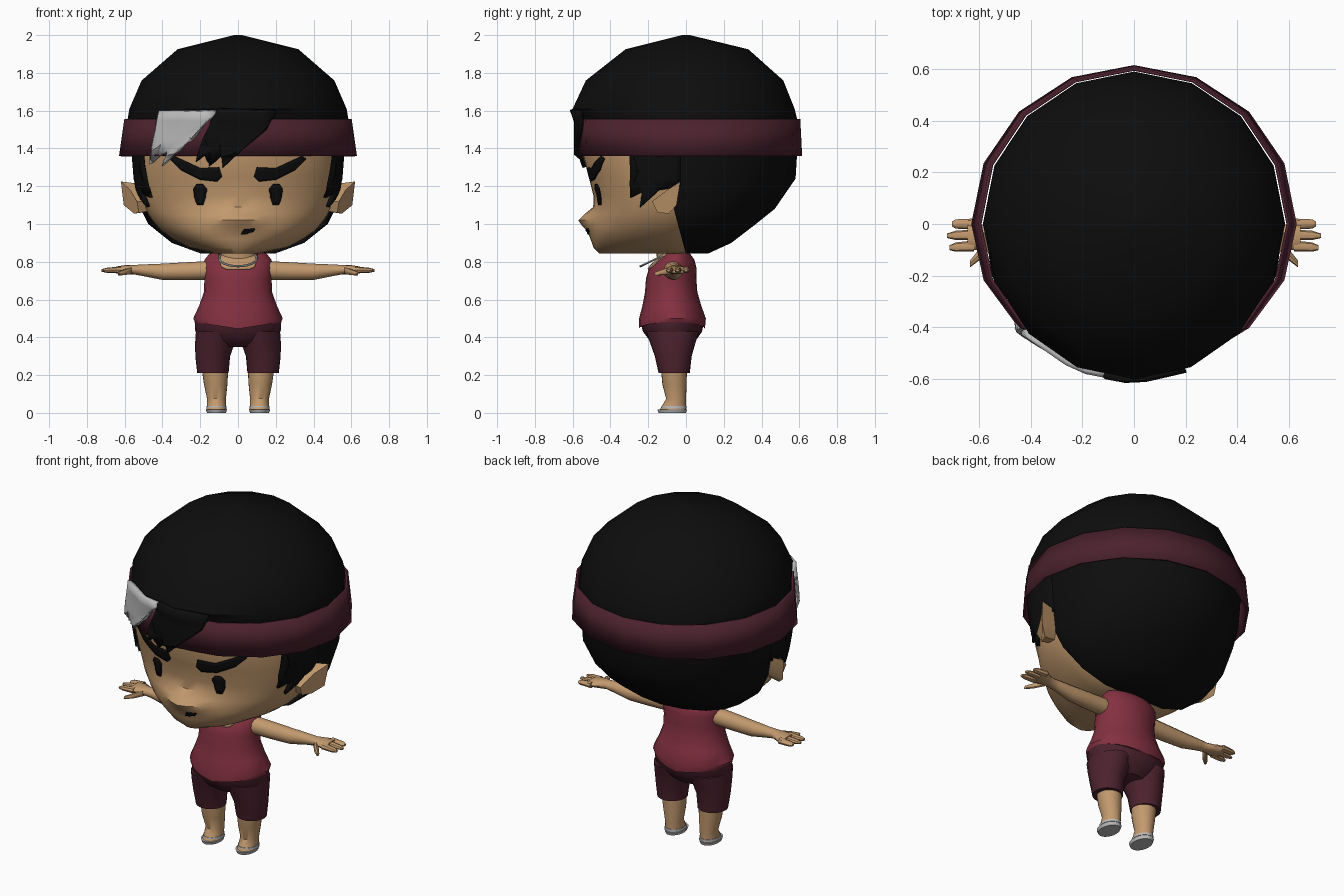
import bpy, bmesh, math
from mathutils import Vector
from mathutils.bvhtree import BVHTree


def material(name, r, g, b):
    m = bpy.data.materials.new(name)
    m.diffuse_color = (r, g, b, 1)
    return m


BLACK = material("hair black", 0.004, 0.004, 0.004)
SKIN = material("skin tan", 0.54, 0.32, 0.155)
RED = material("shirt red", 0.23, 0.03, 0.052)
MAROON = material("dark maroon", 0.072, 0.016, 0.028)
SILVER = material("silver grey", 0.5, 0.5, 0.5)


def finish(name, bm, mat):
    bmesh.ops.recalc_face_normals(bm, faces=bm.faces)
    me = bpy.data.meshes.new(name)
    bm.to_mesh(me)
    bm.free()
    me.materials.append(mat)
    ob = bpy.data.objects.new(name, me)
    bpy.context.collection.objects.link(ob)
    return ob


def ring(z, w, yf, yb, cx=0, cy=None, n=24):
    """Horizontal ring made of a front and a back half ellipse."""
    cy = (yf + yb) / 2 if cy is None else cy
    out = []
    for i in range(n):
        a = 2 * math.pi * i / n
        s = math.sin(a)
        out.append(Vector((cx + w * math.cos(a), cy + s * (yb - cy if s > 0 else cy - yf), z)))
    return out


def loft(name, rings, mat, caps=True, tweak=None, cut=None):
    bm = bmesh.new()
    vs = [[bm.verts.new(p) for p in r] for r in rings]
    n = len(vs[0])
    for a, b in zip(vs, vs[1:]):
        for i in range(n):
            bm.faces.new((a[i], a[(i + 1) % n], b[(i + 1) % n], b[i]))
    if caps:
        bm.faces.new(vs[0])
        bm.faces.new(vs[-1])
    if tweak:
        for v in bm.verts:
            tweak(v.co)
    if cut:
        bmesh.ops.bisect_plane(bm, geom=bm.verts[:] + bm.edges[:] + bm.faces[:],
                               plane_co=cut[0], plane_no=cut[1], clear_inner=True)
    return finish(name, bm, mat)


def tube(name, secs, mat, s=1, n=12):
    """Limb along x: sections are (x, y, z, half depth, half height)."""
    return loft(name, [[Vector((s * x, y + ry * math.cos(t), z + rz * math.sin(t)))
                        for t in (2 * math.pi * i / n for i in range(n))]
                       for x, y, z, ry, rz in secs], mat)


def plate(name, pts, targets, mat, d=(0, 1, 0), off=0.004, thick=0.006):
    """Flat outline projected along d onto the target surfaces."""
    verts, polys = [], []
    for t in targets:
        k = len(verts)
        verts += [v.co.copy() for v in t.data.vertices]
        polys += [[i + k for i in p.vertices] for p in t.data.polygons]
    tree = BVHTree.FromPolygons(verts, polys)
    d = Vector(d)
    bm = bmesh.new()
    bm.faces.new([bm.verts.new((p[0], 0, p[1]) if d.y else (0, p[0], p[1])) for p in pts])
    bmesh.ops.triangulate(bm, faces=bm.faces)
    bmesh.ops.subdivide_edges(bm, edges=bm.edges, cuts=3, use_grid_fill=True)
    for v in bm.verts:
        hit = tree.ray_cast(v.co - d * 3, d)[0] or tree.find_nearest(v.co - d * 0.5)[0]
        v.co = hit - d * off
    ob = finish(name, bm, mat)
    m = ob.modifiers.new("thickness", "SOLIDIFY")
    m.thickness, m.offset = thick, 0
    return ob


def nose_bump(co):
    if co.y < -0.3:
        co.y -= 0.07 * math.exp(-(co.x / 0.12) ** 2 - ((co.z - 1.02) / 0.045) ** 2)


# Head
head = loft("head", [ring(z, w, yf, yb, 0, -0.1, 48) for z, w, yf, yb in [
    (0.845, 0.14, -0.46, -0.02), (0.875, 0.26, -0.49, 0.05), (0.92, 0.345, -0.505, 0.1),
    (0.96, 0.40, -0.51, 0.15), (0.99, 0.43, -0.505, 0.2), (1.02, 0.455, -0.50, 0.25),
    (1.05, 0.475, -0.495, 0.3), (1.09, 0.495, -0.485, 0.32), (1.15, 0.515, -0.49, 0.35),
    (1.25, 0.53, -0.515, 0.4), (1.36, 0.54, -0.545, 0.45), (1.5, 0.53, -0.54, 0.45)]],
    SKIN, tweak=nose_bump)

# Hair: crown dome and lower back, opened in front of the ears
crown = loft("hair_crown", [ring(z, w, yf, yb, 0, 0, 16) for z, w, yf, yb in [
    (1.38, 0.56, -0.53, 0.59), (1.55, 0.585, -0.56, 0.59), (1.61, 0.575, -0.60, 0.575),
    (1.76, 0.51, -0.53, 0.515), (1.925, 0.32, -0.32, 0.33), (2.0, 0.02, -0.02, 0.02)]], BLACK)
loft("hair_back", [ring(z, w, -0.3, yb, 0, 0, 16) for z, w, yb in [
    (0.845, 0.20, 0.12), (0.90, 0.35, 0.24), (1.0, 0.475, 0.37), (1.08, 0.515, 0.47),
    (1.24, 0.553, 0.58), (1.40, 0.565, 0.59)]], BLACK,
    cut=((0, -0.07, 1.1), Vector((0, 0.26, 0.07)).normalized()))

# Headband
band = loft("headband", [ring(1.36, 0.63, -0.57, 0.615, 0, 0, 16),
                         ring(1.555, 0.602, -0.575, 0.605, 0, 0, 16)], MAROON, caps=False)
m = band.modifiers.new("thickness", "SOLIDIFY")
m.thickness, m.offset = 0.012, -1

# Fringe locks
front = [head, crown, band]
plate("light_lock", [(-0.41, 1.6), (-0.11, 1.6), (-0.2, 1.5), (-0.3, 1.4), (-0.395, 1.31),
                     (-0.37, 1.39), (-0.46, 1.32), (-0.44, 1.46)],
      front, SILVER, off=0.014, thick=0.025)
plate("dark_lock", [(-0.11, 1.61), (0.2, 1.6), (0.15, 1.5), (0.02, 1.39), (-0.08, 1.3),
                    (-0.085, 1.36), (-0.15, 1.31), (-0.135, 1.39), (-0.22, 1.33), (-0.19, 1.44)],
      front, BLACK, off=0.012, thick=0.025)

# Mouth
plate("mouth", [(0.015, 0.945), (0.03, 0.97), (0.09, 0.975), (0.08, 0.96), (0.04, 0.945)],
      [head], BLACK)


def hem(co):
    if co.z < 0.46:
        co.z += 0.035 * abs(co.x) / 0.23


# Shirt, neck and neckline
shirt = loft("shirt", [ring(*r) for r in [
    (0.445, 0.228, -0.25, 0.10), (0.50, 0.237, -0.248, 0.105), (0.57, 0.205, -0.23, 0.08),
    (0.64, 0.18, -0.217, 0.06), (0.71, 0.178, -0.212, 0.055), (0.77, 0.182, -0.195, 0.055),
    (0.81, 0.178, -0.155, 0.045), (0.845, 0.15, -0.115, 0.02)]], RED, tweak=hem)
loft("neck", [ring(0.78, 0.1, -0.15, 0.0), ring(0.88, 0.1, -0.16, 0.0)], SKIN)
plate("neckline", [(-0.105, 0.84), (0.105, 0.84), (0.09, 0.775), (0.06, 0.76), (-0.06, 0.76),
                   (-0.09, 0.775)], [shirt], SKIN)

# Necklace
bpy.ops.mesh.primitive_torus_add(location=(0, -0.15, 0.82), rotation=(0.45, 0, 0), major_radius=0.1,
                                 minor_radius=0.006, major_segments=24, minor_segments=6)
bpy.context.object.name = "necklace"
bpy.context.object.data.materials.append(SILVER)

# Shorts seat
loft("shorts_seat", [ring(*r) for r in [
    (0.35, 0.1, -0.15, 0.02), (0.38, 0.18, -0.19, 0.05), (0.43, 0.226, -0.228, 0.085),
    (0.48, 0.229, -0.24, 0.095)]], MAROON)

for s, side in ((1, "left"), (-1, "right")):
    # Face details
    plate(side + "_eye", [(s * x, z) for x, z in [
        (0.185, 1.1), (0.175, 1.13), (0.178, 1.16), (0.165, 1.185), (0.185, 1.21), (0.22, 1.21),
        (0.237, 1.185), (0.226, 1.16), (0.228, 1.13), (0.215, 1.1)]], [head], BLACK)
    plate(side + "_eyebrow", [(s * x, z) for x, z in [
        (0.085, 1.25), (0.1, 1.3), (0.2, 1.295), (0.34, 1.36), (0.36, 1.345), (0.3, 1.285),
        (0.2, 1.235), (0.11, 1.225)]], [head], BLACK)
    # Sideburn and ear
    plate(side + "_sideburn", [(-0.29, 1.42), (-0.25, 1.28), (-0.29, 1.14), (-0.23, 1.17),
                               (-0.24, 1.09), (-0.14, 1.18), (-0.03, 1.2), (-0.03, 1.42)],
          [head], BLACK, d=(-s, 0, 0), off=0.014, thick=0.02)
    rim = [(0.62, -0.03, 1.225), (0.605, -0.05, 1.1), (0.55, -0.09, 1.055), (0.525, -0.15, 1.06),
           (0.535, -0.18, 1.12), (0.57, -0.1, 1.18)]
    loft(side + "_ear", [[Vector((s * 0.45, -0.11 + (y + 0.11) * 0.7, 1.12 + (z - 1.12) * 0.8))
                          for x, y, z in rim], [Vector((s * x, y, z)) for x, y, z in rim]], SKIN)
    # Arm, fingers and thumb
    tube(side + "_arm", [(0.13, -0.07, 0.755, 0.05, 0.05), (0.28, -0.065, 0.75, 0.046, 0.047),
                         (0.4, -0.06, 0.747, 0.042, 0.043), (0.5, -0.055, 0.755, 0.032, 0.031),
                         (0.55, -0.055, 0.758, 0.032, 0.025), (0.6, -0.048, 0.758, 0.052, 0.024),
                         (0.645, -0.042, 0.757, 0.06, 0.018)], SKIN, s)
    for i, (y, tip) in enumerate([(-0.085, 0.715), (-0.042, 0.723), (0.0, 0.705)]):
        tube(f"{side}_finger_{i + 1}", [(0.62, y, 0.757, 0.021, 0.018), (0.69, y * 1.05, 0.755, 0.018, 0.014),
                                        (tip, y * 1.08, 0.754, 0.009, 0.007)], SKIN, s, 8)
    tube(side + "_thumb", [(0.565, -0.075, 0.755, 0.022, 0.02), (0.6, -0.12, 0.745, 0.022, 0.016),
                           (0.635, -0.155, 0.738, 0.013, 0.01)], SKIN, s, 8)
    # Shorts leg, bare leg, foot and sandal
    loft(side + "_shorts_leg", [ring(z, w, yf, yb, s * cx) for z, w, yf, yb, cx in [
        (0.21, 0.083, -0.145, 0.02, 0.133), (0.3, 0.092, -0.165, 0.03, 0.134),
        (0.37, 0.105, -0.19, 0.05, 0.122), (0.43, 0.105, -0.21, 0.07, 0.118)]], MAROON)
    loft(side + "_leg", [ring(z, w, yf, yb, s * cx) for z, w, yf, yb, cx in [
        (0.015, 0.053, -0.14, 0.0, 0.114), (0.04, 0.05, -0.125, 0.0, 0.114),
        (0.075, 0.05, -0.105, 0.0, 0.114), (0.15, 0.062, -0.125, 0.003, 0.118),
        (0.23, 0.07, -0.132, 0.005, 0.122)]], SKIN)
    loft(side + "_sandal_sole", [ring(0, 0.05, -0.145, 0.0, s * 0.114),
                                 ring(0.018, 0.057, -0.152, 0.006, s * 0.114)], SILVER)
    loft(side + "_sandal_strap", [ring(0.022, 0.054, -0.132, 0.003, s * 0.114),
                                  ring(0.036, 0.053, -0.13, 0.003, s * 0.114)], SILVER)

# Smooth shading with sharp edges kept
for ob in bpy.data.objects:
    ob.select_set(True)
bpy.context.view_layer.objects.active = head
bpy.ops.object.shade_smooth_by_angle(angle=math.radians(40))
